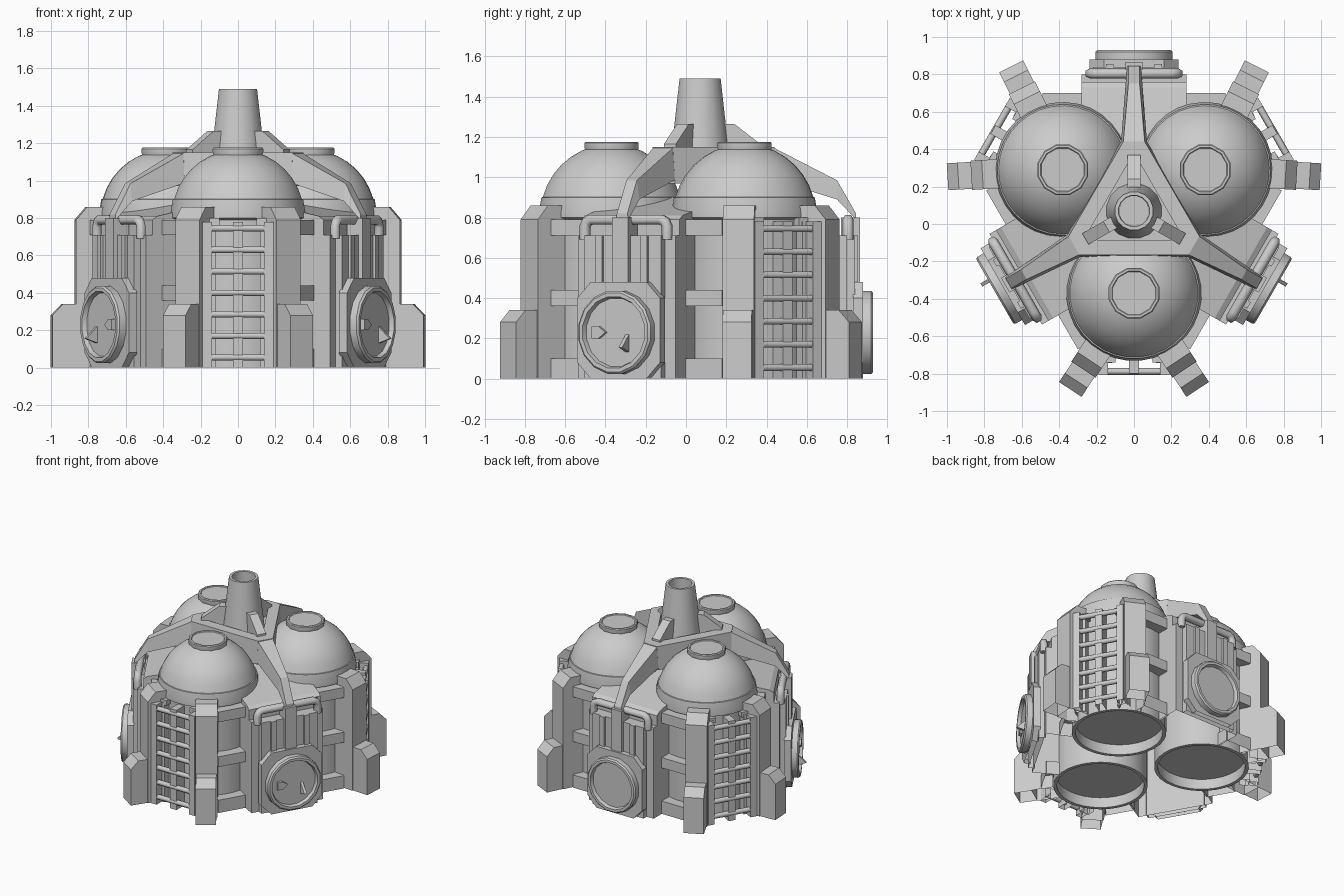
import bpy, bmesh, math
from mathutils import Matrix, Vector

if "Cube" in bpy.data.objects:
    bpy.data.objects.remove(bpy.data.objects["Cube"])

CENTRE = Vector((0, 0.07, 0))


def frame(origin, deg):
    """Local x points outward, y sideways, z up."""
    return Matrix.Translation(origin) @ Matrix.Rotation(math.radians(deg), 4, 'Z')


def finish(name, bm, m, smooth=False, hollow=False):
    bmesh.ops.remove_doubles(bm, verts=bm.verts, dist=1e-5)
    bmesh.ops.recalc_face_normals(bm, faces=bm.faces)
    if hollow:  # shell parts: drop the buried inner face and the open underside
        x0 = min(v.co.x for v in bm.verts)
        bad = [f for f in bm.faces if all(v.co.x < x0 + 1e-4 for v in f.verts)
               or all(v.co.z < 1e-4 for v in f.verts)]
        bmesh.ops.delete(bm, geom=bad, context='FACES')
    bm.transform(m)
    me = bpy.data.meshes.new(name)
    bm.to_mesh(me)
    bm.free()
    if smooth:
        me.shade_smooth()
        me.set_sharp_from_angle(angle=math.radians(32))
    ob = bpy.data.objects.new(name, me)
    bpy.context.collection.objects.link(ob)
    return ob


def loft(name, rings, m, smooth=False, closed=False, hollow=False):
    bm = bmesh.new()
    vs = [[bm.verts.new(p) for p in r] for r in rings]
    n = len(rings[0])
    for a, b in list(zip(vs, vs[1:])) + ([(vs[-1], vs[0])] if closed else []):
        for i in range(n):
            j = (i + 1) % n
            bm.faces.new((a[i], a[j], b[j], b[i]))
    if not closed:
        bm.faces.new(vs[0])
        bm.faces.new(vs[-1])
    return finish(name, bm, m, smooth, hollow)


def extrude(name, pts, a, b, m, axis='y'):
    put = {'x': lambda u, v, t: (t, u, v), 'y': lambda u, v, t: (u, t, v)}[axis]
    return loft(name, [[put(u, v, t) for u, v in pts] for t in (a, b)], m, hollow=True)


def box(name, x, y, z, m):
    return extrude(name, [(x[0], z[0]), (x[1], z[0]), (x[1], z[1]), (x[0], z[1])], y[0], y[1], m)


def lathe(name, prof, n, m, smooth=True, closed=False):
    rings = [[(r * math.cos(2 * math.pi * (i + .5) / n), r * math.sin(2 * math.pi * (i + .5) / n), z)
              for i in range(n)] for r, z in prof]
    return loft(name, rings, m, smooth, closed=closed)


def tube(name, pts, r, m):
    cu = bpy.data.curves.new(name, 'CURVE')
    cu.dimensions = '3D'
    cu.bevel_depth = r
    cu.bevel_resolution = 1
    cu.use_fill_caps = True
    sp = cu.splines.new('POLY')
    sp.points.add(len(pts) - 1)
    for p, co in zip(sp.points, pts):
        p.co = (*co, 1)
    ob = bpy.data.objects.new(name, cu)
    ob.matrix_world = m
    bpy.context.collection.objects.link(ob)
    return ob


# --- three domed silos with pillars, feet and ladders
R, ZC = 0.355, 0.81
dome = [(R * math.cos(math.radians(a)), ZC + R * math.sin(math.radians(a)))
        for a in (15, 25, 35, 45, 55, 65, 75)]
silo_profile = [(0.31, 0.08), (0.31, 0), (0.335, 0), (0.335, 0.79), (0.362, 0.80), (0.362, 0.83),
                (0.35, 0.90)] + dome + [(0.05, 1.16)]
for deg in (-90, 30, 150):
    d = Vector((math.cos(math.radians(deg)), math.sin(math.radians(deg)), 0))
    c = CENTRE + 0.44 * d
    f = frame(c, deg)
    lathe("silo_dome", silo_profile, 32, f)
    lathe("dome_cap", [(0.128, 1.11), (0.14, 1.15), (0.14, 1.17), (0.134, 1.176), (0.122, 1.176),
                       (0.118, 1.17), (0.03, 1.17)], 12, f)
    for s in (-1, 1):
        g = frame(c, deg + 33.5 * s)
        extrude("pillar", [(0.33, 0), (0.49, 0), (0.49, 0.79), (0.43, 0.86), (0.33, 0.86)],
                -0.078, 0.078, g)
        extrude("foot", [(0.48, 0), (0.617, 0), (0.617, 0.28), (0.56, 0.34), (0.48, 0.34)],
                -0.072, 0.072, g)
        box("ladder_rail", (0.35, 0.437), (s * 0.14, s * 0.19), (0, 0.78), f)
        box("ladder_backing", (0.31, 0.372), (s * 0.118, s * 0.2), (0, 0.78), f)
        box("wall_collar", (0.26, 0.37), (s * 0.1, s * 0.24), (0.76, 0.80), f)
    box("ladder_centre_rail", (0.33, 0.43), (-0.027, 0.027), (0, 0.78), f)
    for i in range(7):
        z = 0.055 + i * 0.115
        tube("ladder_rung", [(0.418, -0.14, z), (0.418, 0.14, z)], 0.019, f)

# --- three connecting bays with hatch or gauge
for deg, spike in ((90, 0), (-30, 1), (210, -1)):
    f = frame(CENTRE, deg)
    for s in (-1, 1):
        for z in ((0, 0.1), (0.36, 0.44), (0.71, 0.79)):
            box("wall_band", (0.53, 0.63), (s * 0.27, s * 0.49), z, f)
        box("bay_groove_edge", (0.76, 0.785), (s * 0.11, s * 0.15), (0.4, 0.71), f)
    box("bay_body", (0.53, 0.73), (-0.28, 0.28), (0, 0.71), f)
    box("bay_panel", (0.72, 0.77), (-0.22, 0.22), (0, 0.71), f)
    extrude("bay_roof", [(0.22, 0.70), (0.69, 0.70), (0.69, 0.79), (0.66, 0.81), (0.22, 0.90)],
            -0.28, 0.28, f)
    box("strap", (0.70, 0.795), (-0.045, 0.045), (0.46, 0.80), f)
    tube("handle", [(0.735, -0.235, 0.69), (0.735, -0.235, 0.755), (0.735, -0.223, 0.78),
                    (0.735, -0.2, 0.79), (0.735, 0.2, 0.79), (0.735, 0.223, 0.78),
                    (0.735, 0.235, 0.755), (0.735, 0.235, 0.69)], 0.028, f)
    # octagonal plate and round rim
    w, k = 0.237, 0.16
    extrude("hatch_plate", [(-w, 0.08), (-k, 0), (k, 0), (w, 0.08), (w, 0.40), (k, 0.48), (-k, 0.48),
                            (-w, 0.40)], 0.76, 0.81, f, 'x')
    g = f @ Matrix.Translation((0, 0, 0.23)) @ Matrix.Rotation(math.pi / 2, 4, 'Y')
    lathe("hatch_rim", [(0.17, 0.80), (0.21, 0.80), (0.21, 0.85), (0.20, 0.86), (0.18, 0.86),
                        (0.172, 0.835), (0.05, 0.835)], 16, g)
    if spike:
        y = 0.065 * spike
        extrude("gauge_needle", [(0.83, 0.13), (0.905, 0.155), (0.83, 0.225)], y - 0.01, y + 0.01, f)
        extrude("gauge_pointer", [(-0.13 * spike, 0.2), (-0.09 * spike, 0.2), (-0.05 * spike, 0.23),
                                  (-0.09 * spike, 0.26), (-0.13 * spike, 0.26)], 0.83, 0.855, f, 'x')

    # roof brace arm, lofted: distance, top, bottom, half width at top and bottom
    arm = [(0.30, 1.15, 0.95, 0.08, 0.09), (0.36, 1.15, 0.99, 0.058, 0.07),
           (0.68, 0.985, 0.89, 0.030, 0.045), (0.775, 0.82, 0.79, 0.030, 0.036)]
    loft("brace_arm", [[(x, -wb, zb), (x, wb, zb), (x, wt, zt), (x, -wt, zt)]
                       for x, zt, zb, wt, wb in arm[1:]], f)
    extrude("chimney_fin", [(0.08, 1.09), (0.08, 1.265), (0.17, 1.265), (0.30, 1.165), (0.30, 1.09)],
            -0.034, 0.034, f)


# --- brace frame: flat beams around a sunken triangular floor
def tri_ring(dist, half, z):
    return [frame((0, 0, 0), a) @ Vector((dist, s * half, z)) for a in (90, 210, 330) for s in (-1, 1)]


loft("brace_frame", [tri_ring(0.37, 0.07, 0.97), tri_ring(0.37, 0.058, 1.15), tri_ring(0.30, 0.006, 1.15),
                     tri_ring(0.30, 0.006, 1.10)], Matrix.Translation(CENTRE))

# --- hollow chimney
lathe("chimney", [(0.15, 1.09), (0.143, 1.15), (0.104, 1.49), (0.084, 1.49), (0.08, 1.12)], 16,
      frame(CENTRE, 0), closed=True)
